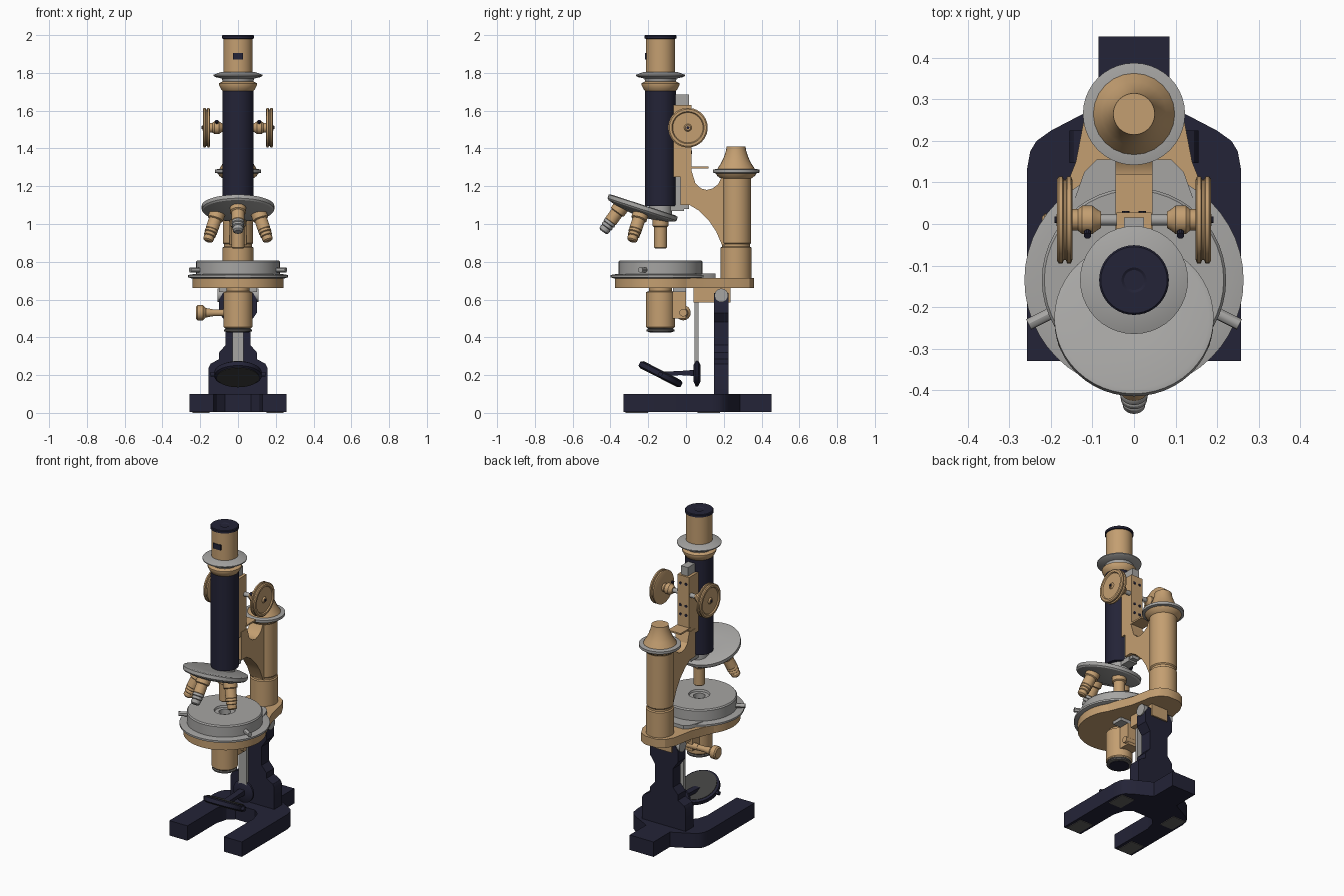
import bpy, bmesh, math
from mathutils import Vector, Matrix

old = bpy.data.objects.get("Cube")
if old:
    bpy.data.objects.remove(old, do_unlink=True)


def material(name, r, g, b):
    m = bpy.data.materials.new(name)
    m.use_nodes = True
    m.diffuse_color = (r, g, b, 1)
    m.node_tree.nodes["Principled BSDF"].inputs["Base Color"].default_value = (r, g, b, 1)
    return m


NAVY = material("navy enamel", .017, .017, .038)
BRASS = material("brass", .55, .345, .165)
STEEL = material("steel grey", .38, .375, .365)
DARK = material("dark glass", .05, .05, .048)
PAD = material("pad grey", .12, .115, .11)


def finish(name, bm, mat):
    bmesh.ops.remove_doubles(bm, verts=bm.verts, dist=1e-5)
    bmesh.ops.recalc_face_normals(bm, faces=bm.faces)
    me = bpy.data.meshes.new(name)
    bm.to_mesh(me)
    bm.free()
    me.materials.append(mat)
    ob = bpy.data.objects.new(name, me)
    bpy.context.collection.objects.link(ob)
    bpy.ops.object.select_all(action='DESELECT')
    ob.select_set(True)
    bpy.context.view_layer.objects.active = ob
    bpy.ops.object.shade_smooth_by_angle(angle=math.radians(30))
    return ob


def lathe(name, profile, mat, loc, axis=(0, 0, 1), segs=40):
    """Turn (radius, height) points round an axis; open ends are capped."""
    pts = list(profile)
    if pts[0][0] > 0:
        pts.insert(0, (0, pts[0][1]))
    if pts[-1][0] > 0:
        pts.append((0, pts[-1][1]))
    bm = bmesh.new()
    vs = [bm.verts.new((r, 0, h)) for r, h in pts]
    es = [bm.edges.new(p) for p in zip(vs, vs[1:])]
    bmesh.ops.spin(bm, geom=vs + es, cent=(0, 0, 0), axis=(0, 0, 1),
                   angle=math.tau, steps=segs)
    turn = Vector((0, 0, 1)).rotation_difference(Vector(axis)).to_matrix().to_4x4()
    bm.transform(Matrix.Translation(loc) @ turn)
    return finish(name, bm, mat)


def cyl(name, r, h, mat, loc, axis=(0, 0, 1), segs=32):
    return lathe(name, [(r, 0), (r, h)], mat, loc, axis, segs)


def prism(name, pts, lo, hi, mat, along='z'):
    """Extrude an outline: (x,y) along z, (x,z) along y or (y,z) along x."""
    place = {'z': lambda a, b: (a, b, lo), 'y': lambda a, b: (a, lo, b),
             'x': lambda a, b: (lo, a, b)}[along]
    bm = bmesh.new()
    f = bm.faces.new([bm.verts.new(place(*p)) for p in pts])
    top = bmesh.ops.extrude_face_region(bm, geom=[f])['geom']
    move = Vector([hi - lo if c == along else 0 for c in 'xyz'])
    bmesh.ops.translate(bm, vec=move, verts=[v for v in top if isinstance(v, bmesh.types.BMVert)])
    return finish(name, bm, mat)


def box(name, x, y, z, mat):
    return prism(name, [(x[0], y[0]), (x[1], y[0]), (x[1], y[1]), (x[0], y[1])], z[0], z[1], mat)


def both(half):
    """Mirror half an outline across its first coordinate."""
    return half + [(-a, b) for a, b in reversed(half)]


AX = -.135   # optical axis
PY = .265    # pillar axis

# Horseshoe foot with pads below
prism("foot", both([(.07, .075), (.11, .04), (.13, -.03), (.13, -.33), (.258, -.33), (.258, .13),
                    (.25, .175), (.235, .2), (.2, .225), (.085, .285), (.085, .452)]), .004, .1, NAVY)
for s in (-1, 1):
    for y in (-.26, .12):
        box("foot_pad", (s * .195 - .045, s * .195 + .045), (y - .06, y + .06), (0, .006), PAD)

# Upright column and hinge
prism("column", both([(.155, .1), (.155, .24), (.145, .26), (.1, .285), (.1, .32), (.065, .36),
                      (.065, .48), (.1, .53), (.1, .6), (.08, .635)]), .147, .225, NAVY, 'y')
cyl("hinge_pin", .036, .216, STEEL, (-.108, .187, .622), (1, 0, 0))
box("hinge_block", (-.06, .06), (.04, .235), (.585, .66), BRASS)

# Stage
prism("stage_arm", both([(.2, 0), (.14, .15), (.115, .28), (.085, .335), (.04, .36)]), .66, .715, BRASS)
cyl("stage_plate", .242, .055, BRASS, (0, AX, .66), segs=48)
lathe("stage_ring", [(.24, .71), (.264, .718), (.264, .73), (.235, .735)], STEEL, (0, AX, 0), segs=48)
lathe("stage_disc", [(.222, .73), (.222, .8), (.216, .808), (.062, .808), (.058, .796),
                     (.035, .796), (.035, .75)], STEEL, (0, AX, 0), segs=48)
prism("stage_bracket", both([(.15, .04), (.12, .125), (.09, .155)]), .715, .737, STEEL)
for s in (-1, 1):
    cyl("stage_screw", .014, .06, STEEL, (s * .2, AX - .08, .757), (s, -.5, 0), 12)

# Condenser under the stage
lathe("condenser", [(.072, .45), (.077, .455), (.077, .64), (.06, .645), (.06, .665)], BRASS, (0, AX, 0))
lathe("condenser_rim", [(.062, .428), (.073, .432), (.073, .44), (.066, .445), (.073, .452)], PAD, (0, AX, 0))
cyl("condenser_lens", .058, .004, NAVY, (0, AX, .425))
box("condenser_slide", (-.045, .045), (-.075, .0), (.5, .64), BRASS)
box("condenser_rail", (-.1, .1), (-.07, .0), (.64, .66), STEEL)
lathe("condenser_knob", [(.018, 0), (.018, .05), (.025, .09), (.04, .105), (.04, .135), (.032, .142)],
      BRASS, (-.08, -.015, .53), (-1, 0, 0), 24)
cyl("condenser_shaft", .02, .14, BRASS, (-.08, -.015, .53), (1, 0, 0), 24)

# Mirror on its hanging rod
box("mirror_rod", (-.028, .028), (.045, .067), (.2, .65), STEEL)
lathe("mirror_boss", [(.045, 0), (.07, .012), (.07, .024), (.045, .036)], NAVY, (0, .04, .21), (0, 1, 0))
prism("mirror_arm", [(.05, .195), (.05, .228), (-.03, .222), (-.12, .218), (-.12, .195), (-.03, .2)],
      -.02, .02, NAVY, 'x')
tilt = math.radians(27)
up = Vector((0, math.sin(tilt), math.cos(tilt)))
centre = Vector((0, AX, .205))
lathe("mirror_frame", [(.115, -.018), (.125, -.012), (.125, .012), (.115, .018)], NAVY, centre, up)
cyl("mirror_glass", .112, .042, DARK, centre - up * .021, up)
for s in (-1, 1):
    cyl("mirror_pivot", .012, .03, NAVY, centre + Vector((s * .115, 0, 0)), (s, 0, 0), 12)

# Rear pillar with its flange and flared cap
lathe("pillar", [(.082, .715), (.082, .875), (.074, .88), (.074, .893), (.08, .9), (.08, 1.24),
                 (.1, 1.255), (.108, 1.27)], BRASS, (0, PY, 0))
lathe("pillar_flange", [(.108, 1.268), (.123, 1.272), (.123, 1.288), (.1, 1.292)], STEEL, (0, PY, 0))
lathe("pillar_cap", [(.1, 1.288), (.094, 1.3), (.078, 1.325), (.064, 1.355), (.053, 1.39), (.05, 1.41)],
      BRASS, (0, PY, 0), segs=24)

# Curved arm and focusing slide
prism("arm", [(-.03, 1.1), (.02, 1.1), (.07, 1.07), (.12, 1.02), (.16, .96), (.19, .89), (.24, .89),
              (.24, 1.25), (.19, 1.25), (.17, 1.21), (.14, 1.188), (.11, 1.18), (.08, 1.188),
              (.05, 1.215), (.03, 1.28), (-.03, 1.28)], -.045, .045, BRASS, 'x')
box("focus_slide", (-.042, .042), (-.07, .028), (1.25, 1.63), BRASS)
box("focus_rack", (-.024, .024), (-.07, .016), (1.08, 1.685), STEEL)
box("slide_lever", (-.045, .045), (.02, .12), (1.295, 1.305), BRASS)
for x in (-.02, .02):
    for z in (1.38, 1.44, 1.58):
        cyl("slide_screw", .009, .004, NAVY, (x, .027, z), (0, 1, 0), 10)

# Focus knobs
cyl("focus_axle", .014, .24, STEEL, (-.12, .01, 1.51), (1, 0, 0), 16)
for s in (-1, 1):
    lathe("focus_knob", [(.02, .08), (.026, .09), (.034, .1), (.034, .125), (.026, .135), (.026, .148),
                         (.095, .148), (.105, .152), (.105, .161), (.097, .164), (.097, .169),
                         (.105, .172), (.105, .181), (.098, .186), (.085, .186), (.08, .179),
                         (.02, .179), (.014, .187)], BRASS, (0, .01, 1.51), (s, 0, 0))
    cyl("knob_screw", .009, .014, NAVY, (s * .112, -.02, 1.535), (0, -.6, .8), 10)
    cyl("knob_end", .008, .012, NAVY, (s * .18, .01, 1.51), (s, 0, 0), 10)

# Main tube and eyepiece
cyl("tube", .082, .62, NAVY, (0, AX, 1.095), segs=40)
lathe("tube_collar", [(.082, 1.705), (.09, 1.715), (.1, 1.735), (.1, 1.745), (.08, 1.755)], BRASS, (0, AX, 0))
lathe("eyepiece_flange", [(.08, 1.75), (.085, 1.77), (.12, 1.778), (.13, 1.784), (.13, 1.79), (.085, 1.806)],
      STEEL, (0, AX, 0))
cyl("eyepiece", .078, .19, BRASS, (0, AX, 1.797))
lathe("eyepiece_cap", [(.078, 1.98), (.084, 1.983), (.084, 1.996), (.08, 2), (.03, 2), (.024, 1.996)],
      NAVY, (0, AX, 0))
box("eyepiece_slot", (-.027, .027), (AX - .081, AX - .071), (1.872, 1.906), NAVY)

# Tilted revolving nosepiece
lean = math.radians(18)
n = Vector((0, math.sin(lean), math.cos(lean)))
hub = Vector((0, -.23, 1.085))
side, fore = Vector((1, 0, 0)), Vector((0, -math.cos(lean), math.sin(lean)))
lathe("nosepiece", [(.05, -.045), (.14, -.03), (.185, -.016), (.192, -.008), (.192, .012),
                    (.18, .016), (.06, .012)], STEEL, hub, n, 48)
cyl("nosepiece_neck", .06, .07, STEEL, (0, AX, 1.04))
box("nosepiece_stop", (-.03, .03), (-.09, -.01), (1.07, 1.1), STEEL)

# Four objectives splayed round the nosepiece
for i in range(4):
    a = i * math.pi / 2
    out = fore * math.cos(a) + side * math.sin(a)
    axis = -n * math.cos(lean) + out * math.sin(lean)
    root = hub + out * .1
    lathe("objective_body", [(.042, .01), (.042, .065), (.034, .07), (.034, .125), (.03, .13)],
          BRASS, root, axis, 24)
    tip = [(.03, .125), (.034, .132), (.034, .142), (.028, .146), (.032, .152), (.032, .162),
           (.026, .166), (.029, .172), (.027, .188), (.018, .195)]
    if i == 2:
        tip = [(.034, .12), (.034, .178), (.028, .184)]
    lathe("objective_tip", tip, STEEL if i == 0 else BRASS, root, axis, 24)
